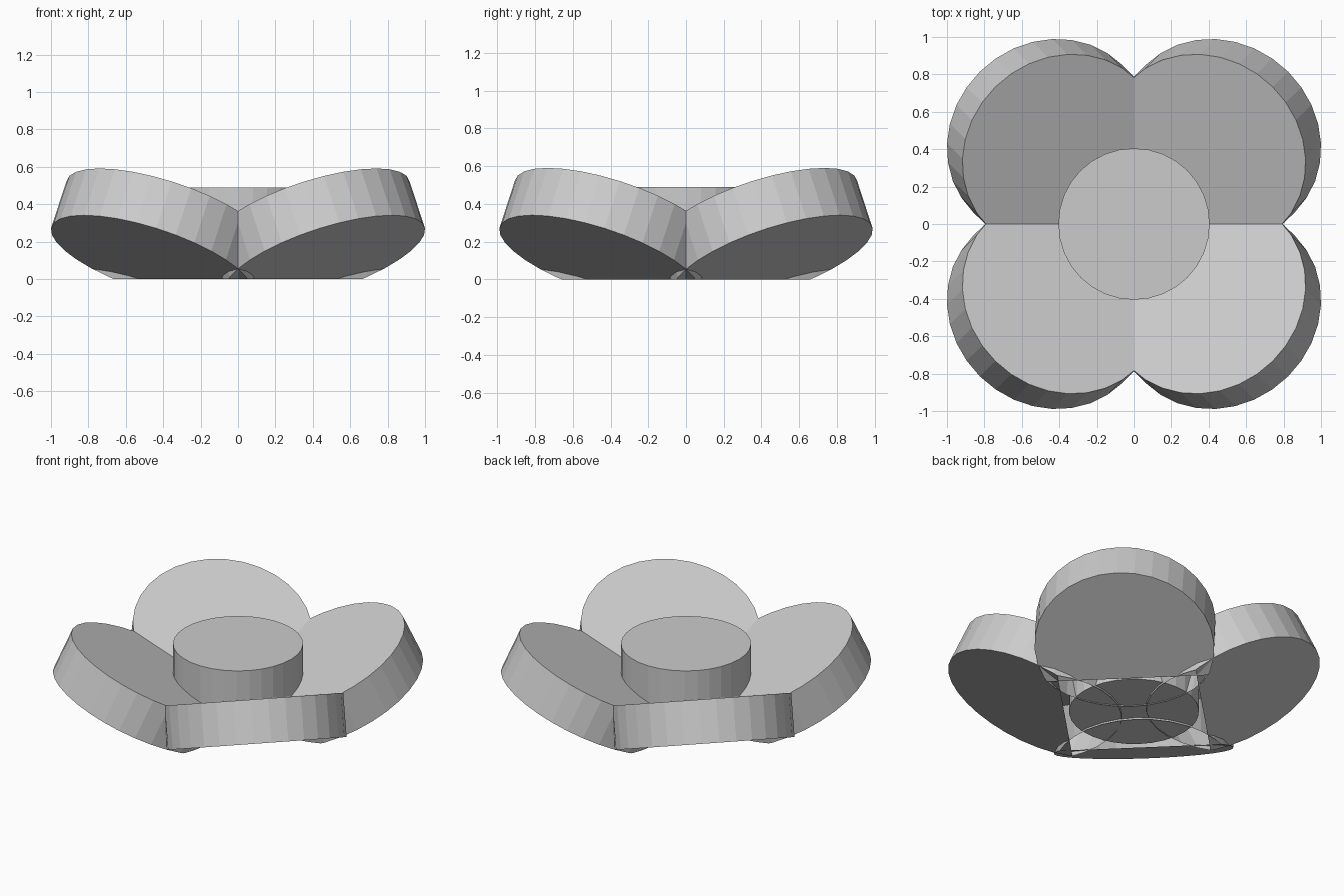
import bpy, bmesh, math
from mathutils import Matrix

if "Cube" in bpy.data.objects:
    bpy.data.objects.remove(bpy.data.objects["Cube"])

TILT = math.radians(25)
RADIUS, THICK = 0.563, 0.276
Y_SCALE = 0.989


def disc(name, radius, depth, matrix):
    """Flat-shaded 32-sided disc, sliced open at the z = 0 plane."""
    bm = bmesh.new()
    bmesh.ops.create_cone(bm, cap_ends=True, segments=32,
                          radius1=radius, radius2=radius, depth=depth)
    bm.transform(matrix)
    bmesh.ops.bisect_plane(bm, geom=bm.verts[:] + bm.edges[:] + bm.faces[:],
                           plane_co=(0, 0, 0), plane_no=(0, 0, -1),
                           clear_outer=True)
    mesh = bpy.data.meshes.new(name)
    bm.to_mesh(mesh)
    bm.free()
    obj = bpy.data.objects.new(name, mesh)
    bpy.context.collection.objects.link(obj)
    return obj


# Four petals tilted up and outwards on the diagonals
for i in range(4):
    m = (Matrix.Diagonal((1, Y_SCALE, 1, 1))
         @ Matrix.Rotation(math.radians(45 + 90 * i), 4, 'Z')
         @ Matrix.Translation((0.655, 0, 0.103))
         @ Matrix.Rotation(-TILT, 4, 'Y')
         @ Matrix.Translation((0, 0, THICK / 2)))
    disc(f"petal_{i + 1}", RADIUS, THICK, m)

# Round centre button
disc("flower_centre", 0.405, 0.48, Matrix.Translation((0, 0, 0.25)))
